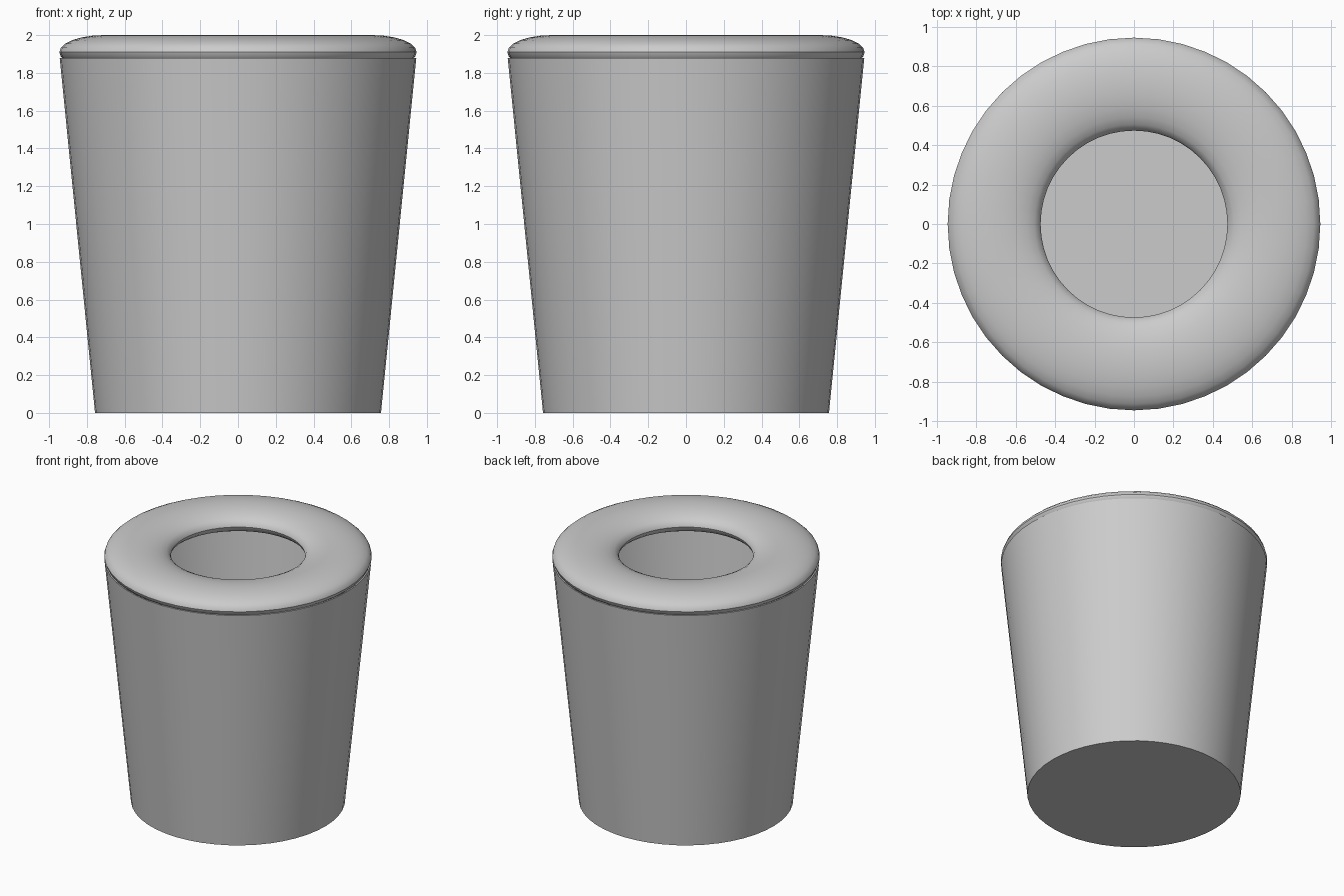
import bpy, bmesh, math

if "Cube" in bpy.data.objects:
    bpy.data.objects.remove(bpy.data.objects["Cube"])

SIDES = 48


def lathe(name, profile, closed=False):
    """Revolve (radius, z) points round the z axis."""
    bm = bmesh.new()
    rings = []
    for r, z in profile:
        if r == 0:
            rings.append([bm.verts.new((0, 0, z))] * SIDES)
        else:
            rings.append([bm.verts.new((r * math.cos(2 * math.pi * i / SIDES),
                                        r * math.sin(2 * math.pi * i / SIDES), z))
                          for i in range(SIDES)])
    pairs = list(zip(rings, rings[1:]))
    if closed:
        pairs.append((rings[-1], rings[0]))
    for a, b in pairs:
        for i in range(SIDES):
            j = (i + 1) % SIDES
            bm.faces.new(dict.fromkeys((a[i], a[j], b[j], b[i])))
    bmesh.ops.recalc_face_normals(bm, faces=bm.faces)
    mesh = bpy.data.meshes.new(name)
    bm.to_mesh(mesh)
    bm.free()
    obj = bpy.data.objects.new(name, mesh)
    bpy.context.collection.objects.link(obj)
    bpy.ops.object.select_all(action='DESELECT')
    obj.select_set(True)
    bpy.context.view_layer.objects.active = obj
    bpy.ops.object.shade_smooth_by_angle(angle=math.radians(30))
    return obj


# Tapered hollow bin with a thin wall and floor
lathe("bin_body", [(0, 0), (0.757, 0), (0.944, 1.88), (0.934, 1.88), (0.748, 0.01), (0, 0.01)])

# Flattened ring lid resting in the mouth
ring = [(0.71 + 0.236 * math.cos(2 * math.pi * k / 24),
         1.91 + 0.09 * math.sin(2 * math.pi * k / 24)) for k in range(24)]
lathe("lid_ring", ring, closed=True)
